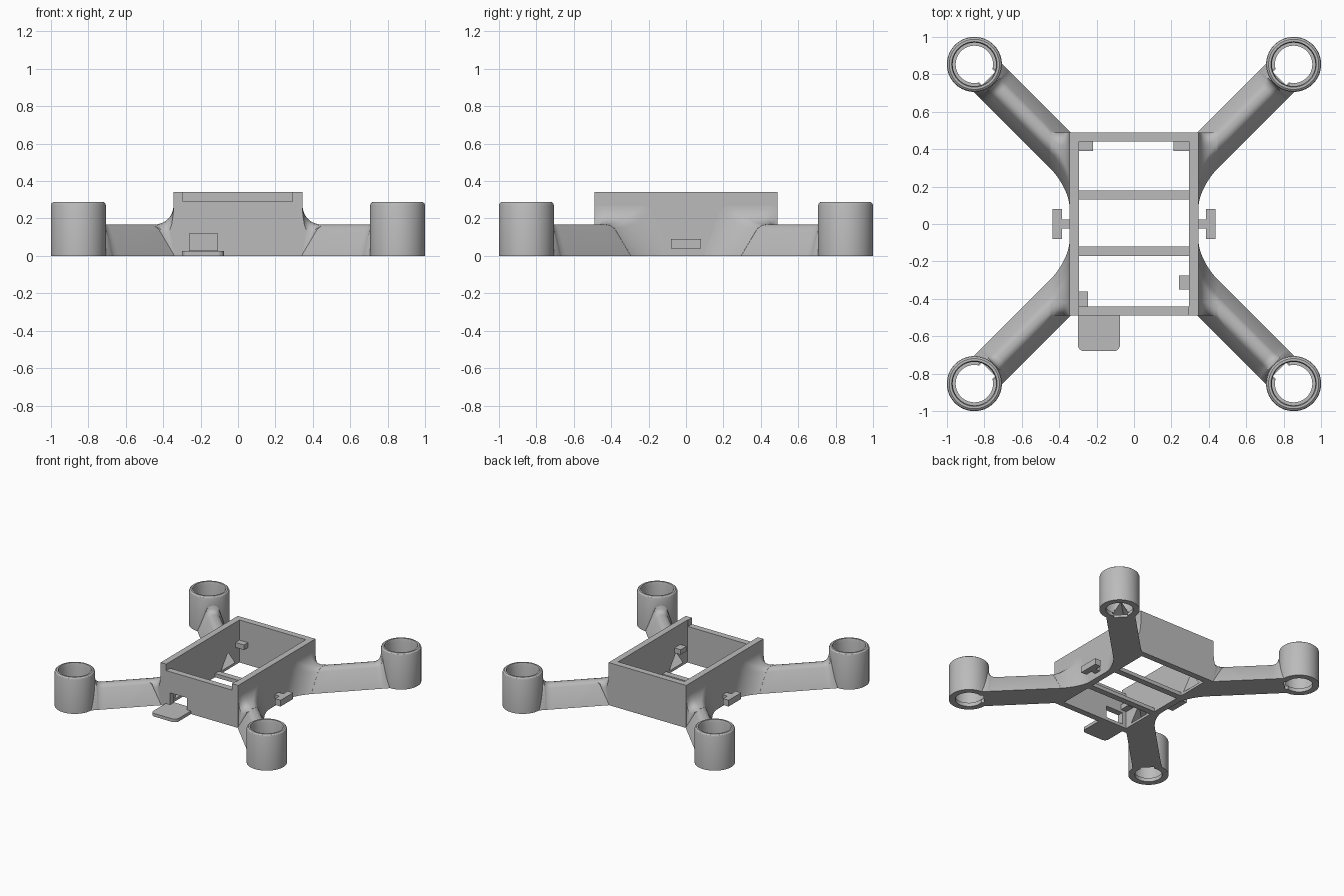
import bpy, bmesh, math
from mathutils import Vector

if "Cube" in bpy.data.objects:
    bpy.data.objects.remove(bpy.data.objects["Cube"], do_unlink=True)

grey = bpy.data.materials.new("frame_grey")
grey.use_nodes = True
grey.diffuse_color = (0.5, 0.5, 0.5, 1)
grey.node_tree.nodes["Principled BSDF"].inputs["Base Color"].default_value = (0.5, 0.5, 0.5, 1)

HUB = 0.853          # hub centre on both axes
WALL_X, WALL_Y = 0.345, 0.49
DIAG = math.sqrt(0.5)


def add_object(name, bm):
    bmesh.ops.recalc_face_normals(bm, faces=bm.faces)
    mesh = bpy.data.meshes.new(name)
    bm.to_mesh(mesh)
    bm.free()
    mesh.materials.append(grey)
    obj = bpy.data.objects.new(name, mesh)
    bpy.context.collection.objects.link(obj)
    return obj


def loft(name, rings, clip_y=None):
    """Skin a closed solid through equal-sized rings of points."""
    bm = bmesh.new()
    loops = [[bm.verts.new(p) for p in ring] for ring in rings]
    n = len(loops[0])
    for a, b in zip(loops, loops[1:]):
        for i in range(n):
            j = (i + 1) % n
            bm.faces.new((a[i], a[j], b[j], b[i]))
    bm.faces.new(loops[0])
    bm.faces.new(loops[-1])
    if clip_y is not None:
        geom = bm.verts[:] + bm.edges[:] + bm.faces[:]
        bmesh.ops.bisect_plane(bm, geom=geom, plane_co=(0, clip_y, 0),
                               plane_no=(0, 1, 0), clear_outer=True)
        rim = [e for e in bm.edges if e.is_boundary]
        bmesh.ops.holes_fill(bm, edges=rim, sides=0)
    return add_object(name, bm)


def lathe(name, profile, sides=64):
    """Turn (radius, height) pairs around the hub axis."""
    return loft(name, [[(HUB + r * math.cos(t), HUB + r * math.sin(t), z)
                        for t in (2 * math.pi * k / sides for k in range(sides))]
                       for r, z in profile])


def box(name, x, y, z, round_front=0):
    bm = bmesh.new()
    bmesh.ops.create_cube(bm, size=1)
    for v in bm.verts:
        for i, (lo, hi) in enumerate((x, y, z)):
            v.co[i] = lo if v.co[i] < 0 else hi
    if round_front:
        edges = [e for e in bm.edges if all(abs(v.co.y - y[0]) < 1e-4 for v in e.verts)
                 and abs(e.verts[0].co.z - e.verts[1].co.z) > 1e-4]
        bmesh.ops.bevel(bm, geom=edges, offset=round_front, segments=6,
                        profile=0.5, affect='EDGES')
    return add_object(name, bm)


def combine(obj, steps, mirror=False):
    """Apply boolean steps, then optionally mirror to all four corners."""
    for op, other in steps:
        mod = obj.modifiers.new(op, 'BOOLEAN')
        mod.operation, mod.solver, mod.object = op, 'EXACT', other
        other.hide_render = True
    if mirror:
        mod = obj.modifiers.new("corners", 'MIRROR')
        mod.use_axis = (True, True, False)
        mod.use_mirror_merge = False
    bpy.context.view_layer.update()
    graph = bpy.context.evaluated_depsgraph_get()
    mesh = bpy.data.meshes.new_from_object(obj.evaluated_get(graph))
    obj.modifiers.clear()
    obj.data = mesh
    mesh.materials.clear()
    mesh.materials.append(grey)
    for other in {o for _, o in steps}:
        bpy.data.objects.remove(other, do_unlink=True)


def smooth(obj):
    bpy.ops.object.select_all(action='DESELECT')
    obj.select_set(True)
    bpy.context.view_layer.objects.active = obj
    bpy.ops.object.shade_smooth_by_angle(angle=math.radians(32))


def fillet(u, r):
    """Height of a concave round at distance u from a wall."""
    u = min(max(u, 0), r)
    return r - math.sqrt(r * r - (r - u) ** 2)


# Arm cross-section: (half width, height), mirrored about the arm axis
half = [(0.106, 0), (0.045, 0.145), (0.028, 0.162), (0.01, 0.167)]
section = half + [(-w, z) for w, z in reversed(half)]


def wall_ring(x, grow):
    return [(x, x + w / DIAG + math.copysign(grow, w), z * (1 + grow / 0.167))
            for w, z in section]


def cross_ring(s, lift=0):
    return [(s - w * DIAG, s + w * DIAG, z * (1 + lift / 0.167)) for w, z in section]


def channel(name, sx=1, sy=1):
    """Triangular wire tunnel along an arm."""
    tri = [(0.062, 0.02), (0, 0.135), (-0.062, 0.02)]
    return loft(name, [[(sx * (s - w * DIAG), sy * (s + w * DIAG), z) for w, z in tri]
                       for s in (0.24, HUB)])


# Motor arms with hubs
arms = lathe("motor_arms", [(0.147, 0), (0.147, 0.27), (0.143, 0.281), (0.134, 0.288)])
rings = [wall_ring(0.33, 0), wall_ring(0.5, 0)]
for k in range(9):
    d = 0.2 - 0.053 * k / 8
    rings.append(cross_ring(HUB - d * DIAG, fillet(d - 0.147, 0.05)))
rings.append(cross_ring(HUB - 0.02, 0.05))
spar = loft("spar", rings)

R = 0.1
steps = [WALL_X + R * (1 - math.cos(math.pi / 2 * k / 10)) for k in range(11)]
root = loft("root", [wall_ring(0.33, R)] + [wall_ring(x, fillet(x - WALL_X, R) + 0.001)
                                            for x in steps], clip_y=WALL_Y - 0.001)
bore = lathe("bore", [(0.116, 0.03), (0.116, 0.265), (0.126, 0.31)])
hole = lathe("hole", [(0.1, -0.05), (0.1, 0.1)], 48)
slot = loft("slot", [[(HUB - d * DIAG - w * DIAG, HUB - d * DIAG + w * DIAG, z)
                      for w, z in ((-0.05, -0.05), (0.05, -0.05), (0.05, 0.06), (-0.05, 0.06))]
                     for d in (0.0, 0.108)])
combine(arms, [('UNION', spar), ('UNION', root), ('DIFFERENCE', bore),
               ('DIFFERENCE', hole), ('DIFFERENCE', slot),
               ('DIFFERENCE', channel("tunnel"))], mirror=True)
smooth(arms)

# Body walls with lowered front edge, front port and wire openings
body = box("body_walls", (-WALL_X, WALL_X), (-WALL_Y, WALL_Y), (0, 0.342))
cuts = [box("inside", (-0.295, 0.295), (-0.44, 0.44), (-0.1, 0.5)),
        box("front_notch", (-0.295, 0.29), (-0.6, -0.4), (0.29, 0.5)),
        box("front_port", (-0.26, -0.11), (-0.6, -0.4), (0.025, 0.12))]
cuts += [channel("tunnel", sx, sy) for sx in (-1, 1) for sy in (-1, 1)]
combine(body, [('DIFFERENCE', c) for c in cuts])

# Floor crossbars
for name, y in (("rear_crossbar", 0.155), ("front_crossbar", -0.145)):
    box(name, (-0.295, 0.295), (y - 0.025, y + 0.025), (0, 0.03))

# Board ledges inside the walls
ledges = {"rear_right": ((-0.3, -0.22), (0.39, 0.445)),
          "rear_left": ((0.21, 0.3), (0.39, 0.445)),
          "front_right": ((-0.3, -0.245), (-0.445, -0.36)),
          "front_left": ((0.24, 0.3), (-0.35, -0.275))}
for name, (x, y) in ledges.items():
    box(name + "_ledge", x, y, (0.14, 0.18))

# Front tab
box("front_tab", (-0.3, -0.075), (-0.68, -0.445), (0, 0.025), round_front=0.035)

# Side band hooks
for side, s in (("right", -1), ("left", 1)):
    box(side + "_hook_stem", sorted((s * 0.34, s * 0.39)), (-0.025, 0.025), (0.04, 0.09))
    box(side + "_hook_bar", sorted((s * 0.385, s * 0.435)), (-0.08, 0.08), (0.04, 0.09))
